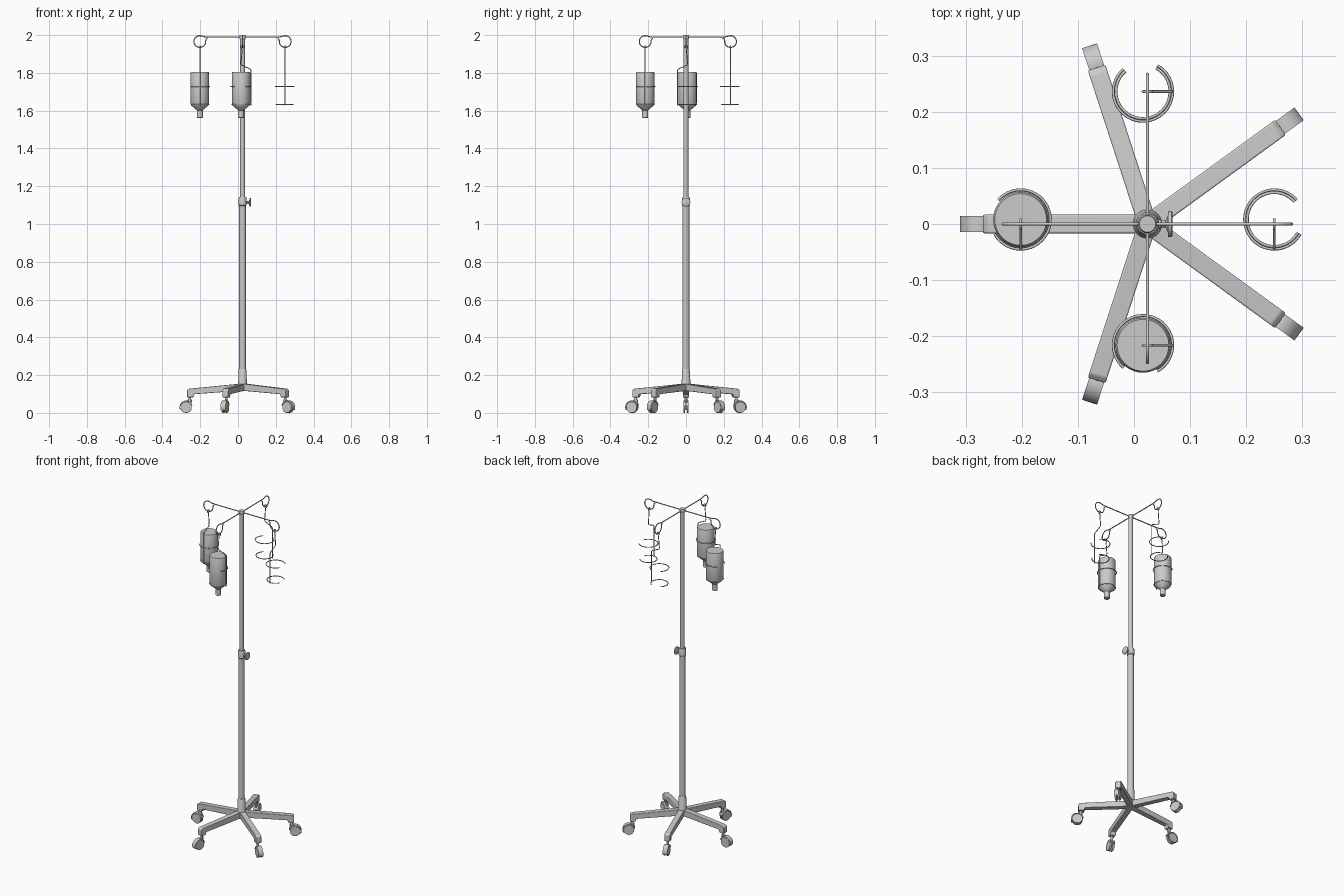
import bpy, bmesh, math
from mathutils import Matrix, Vector

if "Cube" in bpy.data.objects:
    bpy.data.objects.remove(bpy.data.objects["Cube"])

PX = 0.024          # pole axis x
ARM_Y = 0.01        # offset of the hook cross in y


def finish(ob, angle=35):
    bpy.ops.object.select_all(action='DESELECT')
    ob.select_set(True)
    bpy.context.view_layer.objects.active = ob
    if ob.type == 'CURVE':
        bpy.ops.object.convert(target='MESH')
        ob = bpy.context.object
    bpy.ops.object.shade_smooth_by_angle(angle=math.radians(angle))
    return ob


def from_bmesh(name, bm, matrix, bevel=0):
    bmesh.ops.recalc_face_normals(bm, faces=bm.faces)
    me = bpy.data.meshes.new(name)
    bm.to_mesh(me)
    bm.free()
    ob = bpy.data.objects.new(name, me)
    bpy.context.collection.objects.link(ob)
    ob.matrix_world = matrix
    if bevel:
        m = ob.modifiers.new("bevel", 'BEVEL')
        m.width, m.segments, m.limit_method = bevel, 3, 'ANGLE'
    return finish(ob)


def lathe(name, profile, matrix, n=32):
    """Revolve (radius, height) points about local z, capped at both ends."""
    bm = bmesh.new()
    rings = [[bm.verts.new((r * math.cos(2 * math.pi * i / n),
                            r * math.sin(2 * math.pi * i / n), z)) for i in range(n)]
             for r, z in profile]
    for a, b in zip(rings, rings[1:]):
        for i in range(n):
            bm.faces.new((a[i], a[(i + 1) % n], b[(i + 1) % n], b[i]))
    bm.faces.new(rings[0])
    bm.faces.new(rings[-1])
    return from_bmesh(name, bm, matrix)


def slab(name, outline, width, matrix, bevel=0):
    """Extrude an (x, z) outline symmetrically along local y."""
    bm = bmesh.new()
    face = bm.faces.new([bm.verts.new((x, -width / 2, z)) for x, z in outline])
    ext = bmesh.ops.extrude_face_region(bm, geom=[face])
    bmesh.ops.translate(bm, vec=(0, width, 0),
                        verts=[v for v in ext['geom'] if isinstance(v, bmesh.types.BMVert)])
    return from_bmesh(name, bm, matrix, bevel)


def wire(name, points, radius):
    cu = bpy.data.curves.new(name, 'CURVE')
    cu.dimensions = '3D'
    cu.bevel_depth, cu.bevel_resolution, cu.use_fill_caps = radius, 2, True
    sp = cu.splines.new('POLY')
    sp.points.add(len(points) - 1)
    for p, co in zip(sp.points, points):
        p.co = (*co, 1)
    ob = bpy.data.objects.new(name, cu)
    bpy.context.collection.objects.link(ob)
    return finish(ob, 60)


def arc(cx, cz, r, a0, a1, n=24):
    return [(cx + r * math.cos(math.radians(a0 + (a1 - a0) * i / n)),
             cz + r * math.sin(math.radians(a0 + (a1 - a0) * i / n))) for i in range(n + 1)]


axis = Matrix.Translation((PX, 0, 0))

# Pole: hub socket, lower tube, clamp collar, upper tube, cap
lathe("hub_socket", [(.027, .115), (.027, .15), (.023, .16), (.021, .228), (.019, .232)], axis)
lathe("lower_pole", [(.0175, .2), (.0175, 1.105)], axis)
lathe("clamp_collar", [(.018, 1.096), (.021, 1.1), (.021, 1.136), (.018, 1.143)], axis)
lathe("upper_pole", [(.0125, 1.1), (.0125, 1.99)], axis)
lathe("pole_cap", [(.0145, 1.978), (.0165, 1.981), (.0165, 1.996), (.0145, 2.0)], axis)

# Clamp knob pointing to +x
lathe("clamp_knob", [(.008, .015), (.008, .024), (.006, .025), (.006, .032), (.014, .036),
                     (.023, .037), (.023, .043), (.02, .045)],
      Matrix.Translation((PX, 0, 1.115)) @ Matrix.Rotation(math.pi / 2, 4, 'Y'))

# Five base legs with twin-wheel casters
leg_outline = [(0, .156), (.284, .128), (.293, .12), (.293, .082), (.262, .082),
               (.256, .099), (0, .118)]
WR, WZ = .299, .03
for k in range(5):
    m = axis @ Matrix.Rotation(math.radians(36 + 72 * k), 4, 'Z')
    slab(f"base_leg_{k}", leg_outline, .033, m, .003)
    lathe(f"caster_stem_{k}", [(.007, .05), (.007, .09)], m @ Matrix.Translation((.279, 0, 0)), 16)
    hood = arc(WR, WZ, .035, -25, 165) + arc(WR, WZ, .0305, 165, -25)
    slab(f"caster_hood_{k}", hood, .028, m)
    slab(f"caster_fork_{k}", [(.268, .07), (.29, .07), (.31, .035), (.305, .02), (.29, .02), (.27, .04)],
         .007, m, .001)
    for s in (-1, 1):
        lathe(f"caster_wheel_{k}_{s}", [(.022, -.0045), (.029, -.0045), (.03, -.003), (.03, .003),
                                        (.029, .0045), (.022, .0045)],
              m @ Matrix.Translation((WR, s * .009, WZ)) @ Matrix.Rotation(math.pi / 2, 4, 'X'), 28)

# Hook arms, bottle hangers and bottles; d = outward, u = sideways
HD, HU = .226, -.008


def place(side, s):
    if side == 'x':
        return lambda d, u, z: Vector((PX + s * d, -u, z))
    return lambda d, u, z: Vector((PX + u, ARM_Y + s * d, z))


for side in 'xy':
    for s in (-1, 1):
        tag = {('x', -1): "left", ('x', 1): "right", ('y', -1): "front", ('y', 1): "back"}[side, s]
        P = place(side, s)
        hook = [(0, 1.99), (.18, 1.99), (.2, 1.991)] + arc(HD, 1.966, .031, 105, -185, 32) \
            + [(.193, 1.977), (.185, 1.984)]
        wire(f"hook_arm_{tag}", [P(d, 0, z) for d, z in hook], .003)

        # Hanger wire with a small eye over the hook
        path = arc(0, 1.936, .008, -60, 230, 14) + [(-.002, 1.92), (HU, 1.85), (HU + .003, 1.841),
                                                    (.041, 1.82), (.045, 1.813), (.045, 1.628)]
        wire(f"hanger_wire_{tag}", [P(HD, u, z) for u, z in path], .0025)

        # Open holding rings
        for name, r, z in (("upper", .053, 1.728), ("lower", .048, 1.632)):
            wire(f"{name}_ring_{tag}",
                 [P(d, -v, z) for d, v in arc(HD, -HU, r, 41, 331, 36)], .0025)

        # Inverted bottles on the left and front hangers
        if s == -1:
            c = P(HD, HU, 0)
            lathe(f"bottle_{tag}", [(.014, 1.562), (.016, 1.564), (.016, 1.602), (.02, 1.606),
                                    (.045, 1.627), (.049, 1.638), (.049, 1.80), (.046, 1.806)],
                  Matrix.Translation(c), 40)
